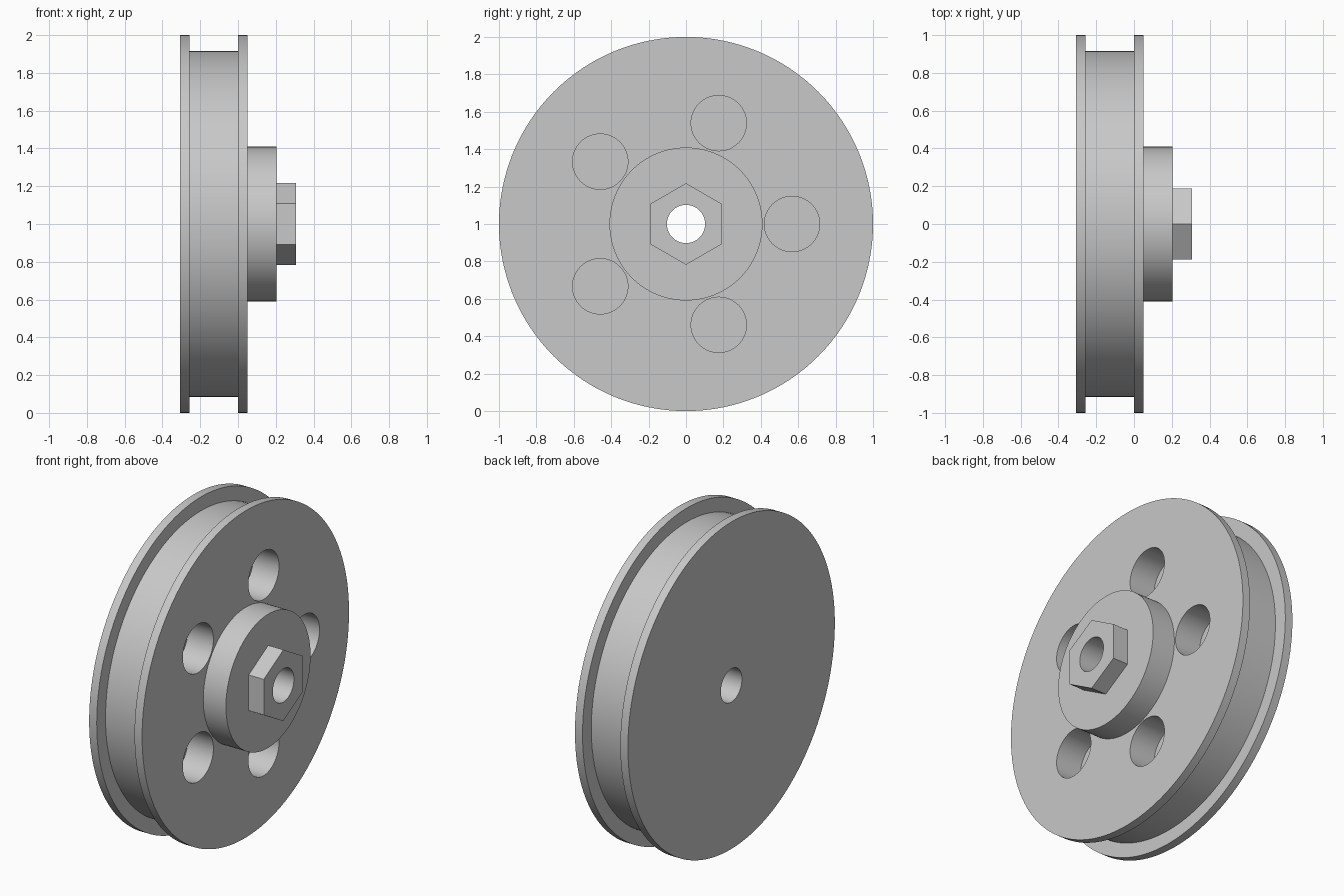
import bpy, bmesh, math
from mathutils import Matrix, Vector

if "Cube" in bpy.data.objects:
    bpy.data.objects.remove(bpy.data.objects["Cube"])

CENTRE = Vector((0, 0, 1))
BACK, FLANGE, HUB_FACE, TIP = -0.307, 0.0512, 0.2047, 0.307
BORE, HOLE, HOLE_RING, HOLE_DEPTH = 0.102, 0.148, 0.567, 0.174

grey = bpy.data.materials.new("plain grey")
grey.use_nodes = True
grey.diffuse_color = (0.58, 0.58, 0.58, 1)
grey.node_tree.nodes["Principled BSDF"].inputs["Base Color"].default_value = (0.58, 0.58, 0.58, 1)


def finish(bm, name):
    bmesh.ops.recalc_face_normals(bm, faces=bm.faces)
    mesh = bpy.data.meshes.new(name)
    bm.to_mesh(mesh)
    bm.free()
    mesh.materials.append(grey)
    obj = bpy.data.objects.new(name, mesh)
    bpy.context.collection.objects.link(obj)
    return obj


def add_cylinder(bm, x0, x1, radius, sides, y=0.0, z=0.0):
    # Prism along x; its first corner points to the side
    place = Matrix.Translation(CENTRE + Vector(((x0 + x1) / 2, y, z)))
    turn = Matrix.Rotation(math.pi / 2, 4, 'Y')
    twist = Matrix.Rotation(math.pi / 2, 4, 'Z')
    bmesh.ops.create_cone(bm, cap_ends=True, segments=sides, radius1=radius, radius2=radius,
                          depth=x1 - x0, matrix=place @ turn @ twist)


def lathe(name, profile, steps=128):
    bm = bmesh.new()
    verts = [bm.verts.new(CENTRE + Vector((x, r, 0))) for x, r in profile]
    edges = [bm.edges.new((a, b)) for a, b in zip(verts, verts[1:] + verts[:1])]
    bmesh.ops.spin(bm, geom=verts + edges, cent=CENTRE, axis=(1, 0, 0),
                   angle=math.tau, steps=steps)
    bmesh.ops.remove_doubles(bm, verts=bm.verts, dist=0.0001)
    return finish(bm, name)


def cut(obj, cutter):
    mod = obj.modifiers.new("holes", 'BOOLEAN')
    mod.operation = 'DIFFERENCE'
    mod.solver = 'EXACT'
    mod.object = cutter
    select(obj)
    bpy.ops.object.modifier_apply(modifier=mod.name)
    bpy.data.objects.remove(cutter)


def select(obj):
    bpy.ops.object.select_all(action='DESELECT')
    obj.select_set(True)
    bpy.context.view_layer.objects.active = obj


# Grooved wheel with its raised hub and centre bore
wheel = lathe("wheel", [
    (BACK, BORE), (BACK, 1), (BACK + FLANGE, 1), (BACK + FLANGE, 0.915),
    (0, 0.915), (0, 1), (FLANGE, 1), (FLANGE, 0.409),
    (HUB_FACE, 0.409), (HUB_FACE, BORE)])

# Five blind holes around the hub
bm = bmesh.new()
for i in range(5):
    a = math.tau * i / 5
    add_cylinder(bm, FLANGE - HOLE_DEPTH, FLANGE + 0.1, HOLE, 64,
                 HOLE_RING * math.cos(a), HOLE_RING * math.sin(a))
cut(wheel, finish(bm, "hole_cutter"))

# Six-sided nut with the bore through it
bm = bmesh.new()
add_cylinder(bm, HUB_FACE, TIP, 0.218, 6)
nut = finish(bm, "hex_nut")
bm = bmesh.new()
add_cylinder(bm, HUB_FACE - 0.1, TIP + 0.1, BORE, 128)
cut(nut, finish(bm, "bore_cutter"))

for part in (wheel, nut):
    select(part)
    bpy.ops.object.shade_smooth_by_angle(angle=math.radians(30))
